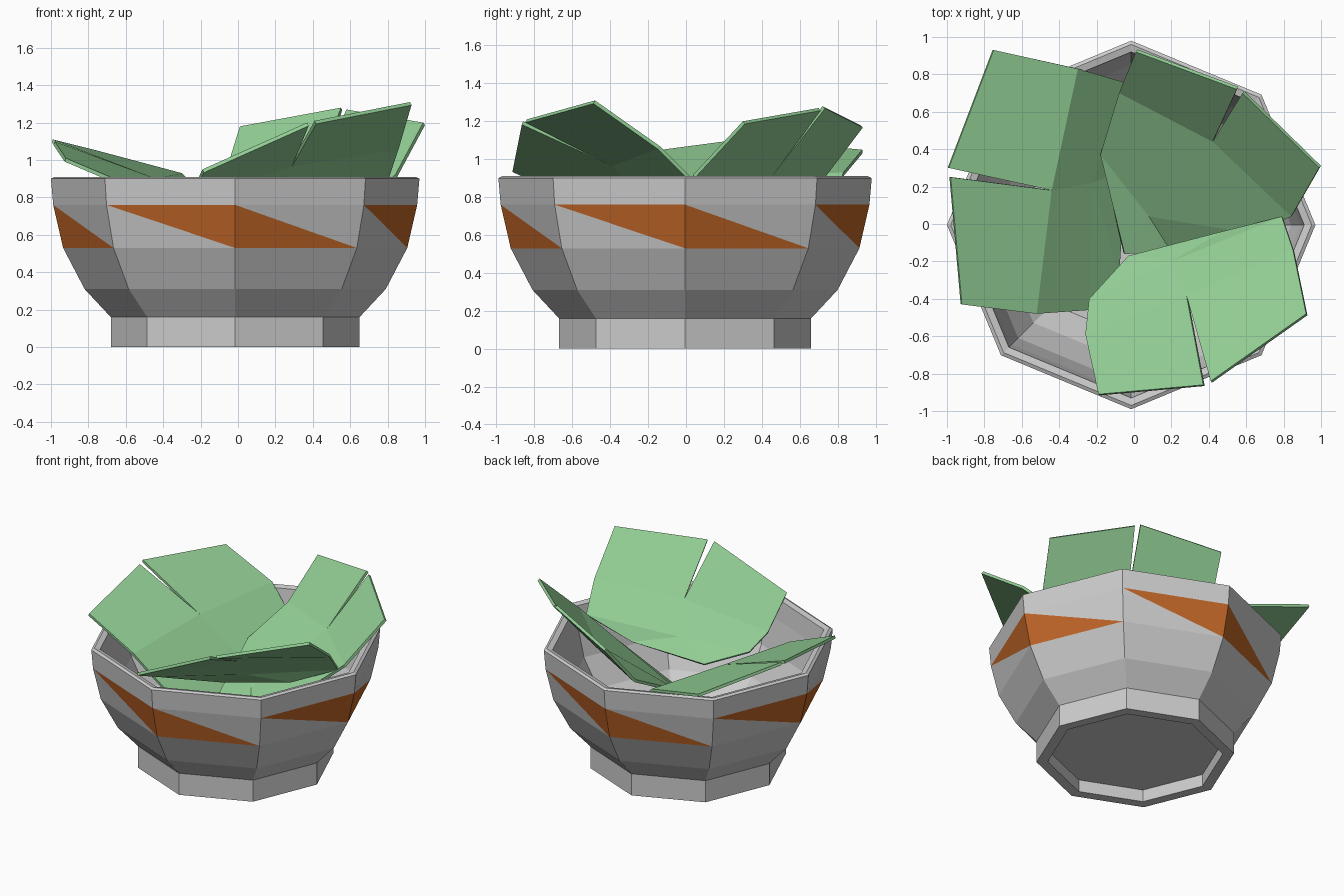
import bpy, bmesh, math

if "Cube" in bpy.data.objects:
    bpy.data.objects.remove(bpy.data.objects["Cube"])


def material(name, rgb):
    m = bpy.data.materials.new(name)
    m.diffuse_color = (*rgb, 1)
    m.use_nodes = True
    m.node_tree.nodes["Principled BSDF"].inputs["Base Color"].default_value = m.diffuse_color
    return m


def finish(name, bm, mats=()):
    me = bpy.data.meshes.new(name)
    bm.to_mesh(me)
    bm.free()
    for m in mats:
        me.materials.append(m)
    ob = bpy.data.objects.new(name, me)
    bpy.context.collection.objects.link(ob)
    return ob


orange = material("orange_glaze", (0.52, 0.13, 0.02))
green = material("leaf_green", (0.29, 0.62, 0.30))
grey = material("bowl_grey", (0.8, 0.8, 0.8))

# Bowl: eight-sided lathe, from the foot recess up the outside and down the inside
SIDES, CX, CY = 8, -0.015, -0.005
profile = [(0.59, 0.09), (0.59, 0.0), (0.665, 0.0), (0.665, 0.16), (0.805, 0.31),
           (0.92, 0.53), (0.973, 0.76), (0.985, 0.90), (0.965, 0.91), (0.925, 0.90),
           (0.905, 0.76), (0.855, 0.54), (0.74, 0.34), (0.60, 0.22)]
BAND = 5  # profile segment with the painted triangles

bm = bmesh.new()
rings = []
for r, z in profile:
    rings.append([bm.verts.new((CX + r * math.cos(i * math.tau / SIDES),
                                CY + r * math.sin(i * math.tau / SIDES), z))
                  for i in range(SIDES)])
for k in range(len(rings) - 1):
    lo, hi = rings[k], rings[k + 1]
    for i in range(SIDES):
        j = (i + 1) % SIDES
        a, b, c, d = lo[i], lo[j], hi[j], hi[i]
        if k != BAND:
            bm.faces.new((a, b, c, d))
        elif i % 2:  # painted triangle along the top edge
            bm.faces.new((b, c, d)).material_index = 1
            bm.faces.new((a, b, d))
        else:        # painted triangle along the bottom edge
            bm.faces.new((a, b, d)).material_index = 1
            bm.faces.new((b, c, d))
bm.faces.new(rings[0][::-1])
bm.faces.new(rings[-1])
finish("bowl", bm, (grey, orange))

# Leaves: two flaps split by a slot, folding into the bowl.
# Order: corner, slot, notch, slot, corner, side, inner, tip, tip, inner, side, hub
LEAF_FACES = [(0, 1, 2, 10), (3, 4, 5, 2), (10, 2, 11, 9), (2, 5, 6, 11),
              (11, 6, 7), (11, 7, 8), (11, 8, 9)]


def leaf(name, pts):
    bm = bmesh.new()
    v = [bm.verts.new(p) for p in pts]
    for f in LEAF_FACES:
        bm.faces.new([v[i] for i in f])
    ob = finish(name, bm, (green,))
    s = ob.modifiers.new("thickness", 'SOLIDIFY')
    s.thickness = 0.02
    s.offset = -1


leaf("front_leaf", [
    (-0.19, -0.91, 0.95), (0.37, -0.86, 1.20), (0.28, -0.38, 0.98), (0.41, -0.84, 1.21),
    (0.92, -0.48, 1.31), (0.85, -0.14, 1.07), (0.79, 0.04, 0.89), (0.47, -0.04, 0.74),
    (-0.03, -0.17, 0.66), (-0.24, -0.40, 0.72), (-0.26, -0.59, 0.80), (0.20, -0.20, 0.79)])
leaf("back_leaf", [
    (0.99, 0.30, 1.20), (0.58, 0.70, 1.27), (0.42, 0.44, 0.92), (0.55, 0.72, 1.28),
    (0.01, 0.92, 1.18), (-0.08, 0.70, 0.89), (-0.18, 0.37, 0.72), (-0.05, -0.16, 0.54),
    (0.20, -0.15, 0.46), (0.62, -0.05, 0.73), (0.84, 0.04, 0.92), (0.08, 0.04, 0.55)])
leaf("left_leaf", [
    (-0.75, 0.93, 1.05), (-0.99, 0.30, 1.11), (-0.44, 0.18, 0.90), (-0.98, 0.25, 1.10),
    (-0.92, -0.43, 1.01), (-0.52, -0.48, 0.84), (-0.24, -0.46, 0.61), (-0.08, -0.28, 0.50),
    (-0.04, 0.30, 0.55), (-0.06, 0.76, 0.70), (-0.30, 0.83, 0.93), (-0.22, 0.22, 0.70)])
